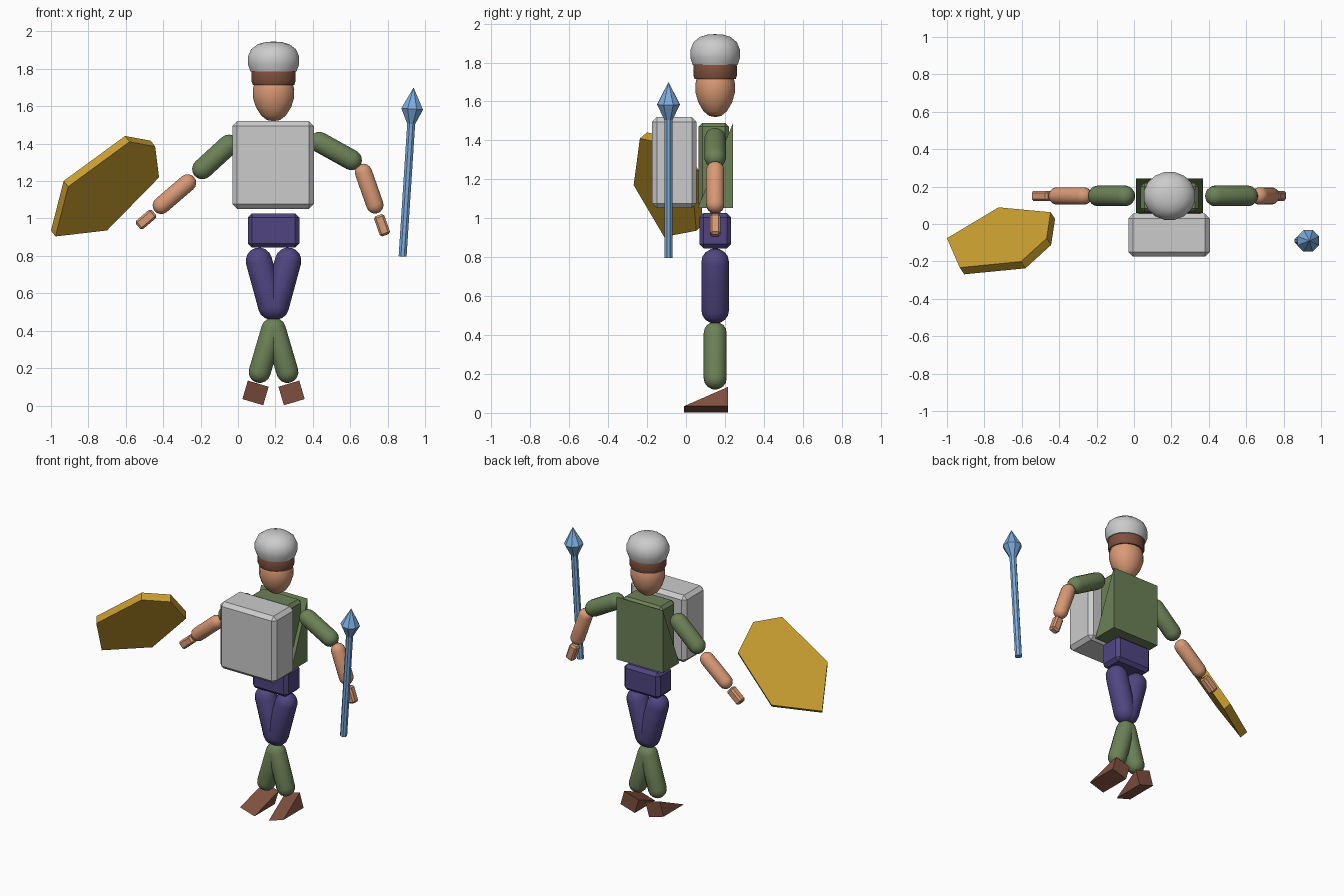
import bpy, bmesh, math
from mathutils import Vector

if "Cube" in bpy.data.objects:
    bpy.data.objects.remove(bpy.data.objects["Cube"])

CX, CY = 0.19, 0.15   # body axis


def material(name, rgb):
    m = bpy.data.materials.new(name)
    m.diffuse_color = (*rgb, 1)
    m.use_nodes = True
    m.node_tree.nodes["Principled BSDF"].inputs["Base Color"].default_value = m.diffuse_color
    return m


GREEN = material("green", (0.15, 0.22, 0.095))
PURPLE = material("purple", (0.08, 0.06, 0.22))
SKIN = material("skin", (0.69, 0.32, 0.18))
BROWN = material("brown", (0.21, 0.08, 0.05))
GOLD = material("gold", (0.60, 0.35, 0.03))
BLUE = material("blue", (0.20, 0.41, 0.73))


def finish(name, bm, mat, smooth=0):
    bmesh.ops.recalc_face_normals(bm, faces=bm.faces)
    me = bpy.data.meshes.new(name)
    bm.to_mesh(me)
    bm.free()
    ob = bpy.data.objects.new(name, me)
    bpy.context.collection.objects.link(ob)
    if mat:
        me.materials.append(mat)
    if smooth:
        bpy.ops.object.select_all(action='DESELECT')
        ob.select_set(True)
        bpy.context.view_layer.objects.active = ob
        bpy.ops.object.shade_smooth_by_angle(angle=math.radians(smooth))
    return ob


def box(name, center, size, bevel, mat=None, tilt=0):
    bm = bmesh.new()
    bmesh.ops.create_cube(bm, size=1)
    bmesh.ops.scale(bm, vec=size, verts=bm.verts)
    ob = finish(name, bm, mat)
    ob.location, ob.rotation_euler = center, (0, tilt, 0)
    if bevel:
        b = ob.modifiers.new("bevel", 'BEVEL')
        b.width, b.segments = bevel, 1
    return ob


def lathe(name, profile, origin, mat=None, tilt=0, sides=16, smooth=45, yscale=1):
    """Revolve (radius, height) pairs; zero radius closes to a point."""
    bm = bmesh.new()
    rings = []
    for r, h in profile:
        n = sides if r else 1
        rings.append([bm.verts.new((r * math.cos(2 * math.pi * (i + .5) / sides),
                                    r * math.sin(2 * math.pi * (i + .5) / sides) * yscale, h))
                      for i in range(n)])
    for a, b in zip(rings, rings[1:]):
        for i in range(sides):
            j = (i + 1) % sides
            quad = [a[i % len(a)], a[j % len(a)], b[j % len(b)], b[i % len(b)]]
            bm.faces.new(list(dict.fromkeys(quad)))
    for ring in (rings[0], rings[-1]):
        if len(ring) > 1:
            bm.faces.new(ring)
    ob = finish(name, bm, mat, smooth)
    ob.location, ob.rotation_euler = origin, (0, tilt, 0)
    return ob


def capsule(name, a, b, r, mat, y=CY):
    """Limb between two (x, z) points."""
    dx, dz = b[0] - a[0], b[1] - a[1]
    length = math.hypot(dx, dz)
    q = [i * math.pi / 8 for i in range(4)]
    top = [(r * math.cos(t), length + r * math.sin(t)) for t in q] + [(0, length + r)]
    bottom = [(rr, length - h) for rr, h in reversed(top)]
    return lathe(name, bottom + top, (a[0], y, a[1]), mat, math.atan2(dx, dz))


def prism(name, pts, vec, mat):
    """Extrude a polygon along a vector."""
    bm = bmesh.new()
    a = [bm.verts.new(p) for p in pts]
    b = [bm.verts.new(Vector(p) + Vector(vec)) for p in pts]
    bm.faces.new(a)
    bm.faces.new(b)
    for i in range(len(pts)):
        j = (i + 1) % len(pts)
        bm.faces.new((a[i], a[j], b[j], b[i]))
    return finish(name, bm, mat)


# Head and cap
lathe("head", [(0, 1.52), (.035, 1.526), (.067, 1.55), (.096, 1.595), (.112, 1.645),
               (.113, 1.69), (.10, 1.74), (.06, 1.79), (0, 1.80)], (CX, CY, 0), SKIN, yscale=.92)
lathe("cap_band", [(.113, 1.715), (.119, 1.73), (.119, 1.785), (.113, 1.80)],
      (CX, CY, 0), BROWN, yscale=.95)
lathe("cap_crown", [(.126, 1.787), (.14, 1.825), (.14, 1.865), (.122, 1.905), (.085, 1.932),
                    (.045, 1.943), (0, 1.946)], (CX, CY, 0), yscale=.93)

# Torso, wedge-shaped back panel, chest pack and hips
box("torso", (CX, .142, 1.273), (.31, .156, .435), .02, GREEN)
prism("back_panel", [(.01, .06, 1.053), (.01, .242, 1.053), (.01, .242, 1.49)], (.36, 0, 0), GREEN)
box("chest_pack", (.188, -.06, 1.286), (.435, .23, .468), .025)
box("hips", (CX, CY, .936), (.275, .163, .182), .022, PURPLE)

# Legs and wedge feet, mirrored about the body axis
for side, s in (("left", -1), ("right", 1)):
    capsule(side + "_thigh", (CX + s * .078, .773), (CX + s * .012, .53), .072, PURPLE)
    capsule(side + "_shin", (CX + s * .007, .408), (CX + s * .074, .18), .06, GREEN)
    w, h = .058, .103
    foot = prism(side + "_foot", [(-w, -.16, 0), (-w, .065, 0), (-w, .065, h)], (2 * w, 0, 0), BROWN)
    foot.location = (CX + s * .111, CY, .018)
    foot.rotation_euler.y = -s * math.radians(16.5)

# Arms: (shoulder, elbow), (forearm ends), hand centre
arms = {"left": ((-.05, 1.393), (-.19, 1.265), (-.27, 1.19), (-.41, 1.07), (-.492, .995)),
        "right": ((.436, 1.408), (.607, 1.313), (.671, 1.246), (.732, 1.073), (.77, .964))}
for side, (a, b, c, d, hand) in arms.items():
    capsule(side + "_upper_arm", a, b, .056, GREEN)
    capsule(side + "_forearm", c, d, .047, SKIN)
    box(side + "_hand", (hand[0], CY, hand[1]), (.058, .054, .113), .011, SKIN,
        math.atan2(d[0] - c[0], d[1] - c[1]))

# Shield: stretched six-sided plate
prism("shield", [(-.976, -.112, .904), (-.70, .053, .936), (-.422, .027, 1.22),
                 (-.443, -.112, 1.385), (-.58, -.237, 1.41), (-.908, -.269, 1.17)],
      (-.024, .036, .031), GOLD)

# Spear with diamond tip
lathe("spear", [(.023, 0), (.023, .71), (.063, .79), (0, .905)], (.88, -.09, .797), BLUE,
      math.atan2(.0585, .903), sides=8, smooth=0)
